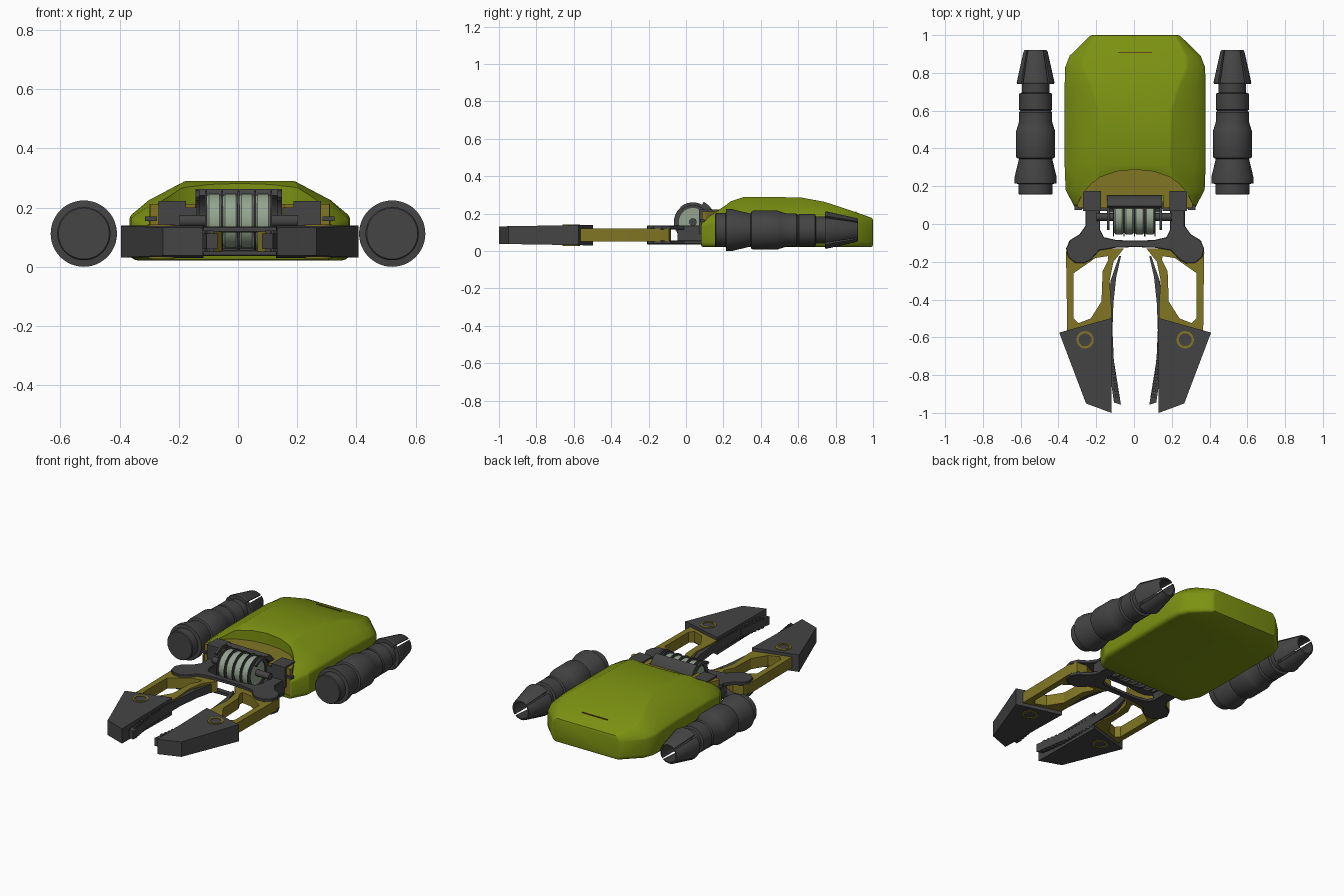
import bpy, bmesh, math
from mathutils import Vector

if "Cube" in bpy.data.objects:
    bpy.data.objects.remove(bpy.data.objects["Cube"])

OFF = 0.006  # body and claws sit slightly right of centre


def material(name, rgb):
    m = bpy.data.materials.new(name)
    m.diffuse_color = (*rgb, 1)
    m.use_nodes = True
    m.node_tree.nodes["Principled BSDF"].inputs["Base Color"].default_value = m.diffuse_color
    return m


GREEN = material("shell green", (0.20, 0.285, 0.006))
OLIVE = material("olive gold", (0.22, 0.18, 0.018))
GREY = material("dark grey", (0.058, 0.058, 0.058))
PALE = material("pale grey green", (0.30, 0.37, 0.28))
LINE = material("seam brown", (0.13, 0.08, 0.01))


def finish(name, mesh, mat, angle=30):
    mesh.materials.clear()
    mesh.materials.append(mat)
    mesh.polygons.foreach_set("material_index", [0] * len(mesh.polygons))
    mesh.polygons.foreach_set("use_smooth", [True] * len(mesh.polygons))
    mesh.set_sharp_from_angle(angle=math.radians(angle))
    ob = bpy.data.objects.new(name, mesh)
    bpy.context.collection.objects.link(ob)
    return ob


def bake(ob):
    """Apply all modifiers (or convert a curve) to a plain mesh."""
    bpy.context.view_layer.update()
    dg = bpy.context.evaluated_depsgraph_get()
    mesh = bpy.data.meshes.new_from_object(ob.evaluated_get(dg))
    bpy.data.objects.remove(ob)
    return mesh


def prism(name, loops, z0, z1, mat, side=1, bevel=0.0):
    """Upright extrusion of a plan outline; later loops are holes."""
    cu = bpy.data.curves.new(name, 'CURVE')
    cu.dimensions, cu.fill_mode = '2D', 'BOTH'
    cu.extrude = (z1 - z0) / 2 - bevel
    cu.bevel_depth, cu.bevel_resolution, cu.offset = bevel, 0, -bevel
    for pts in loops:
        sp = cu.splines.new('POLY')
        sp.points.add(len(pts) - 1)
        for p, (x, y) in zip(sp.points, pts):
            p.co = (x * side, y, 0, 1)
        sp.use_cyclic_u = True
    ob = bpy.data.objects.new(name, cu)
    bpy.context.collection.objects.link(ob)
    mesh = bake(ob)
    bm = bmesh.new()
    bm.from_mesh(mesh)
    bmesh.ops.remove_doubles(bm, verts=bm.verts, dist=1e-5)
    bmesh.ops.recalc_face_normals(bm, faces=bm.faces)
    bmesh.ops.translate(bm, verts=bm.verts, vec=(OFF, 0, (z0 + z1) / 2))
    bm.to_mesh(mesh)
    bm.free()
    return finish(name, mesh, mat)


def box(name, x0, x1, y0, y1, z0, z1, mat, side=1):
    return prism(name, [[(x0, y0), (x1, y0), (x1, y1), (x0, y1)]], z0, z1, mat, side)


def lathe(name, profile, centre, axis, mat, a0=0, a1=360, segs=40):
    """Sweep a closed (axial, radius) profile about the x or y axis."""
    full = a1 - a0 >= 360
    bm = bmesh.new()
    rings = []
    for i in range(segs if full else segs + 1):
        a = math.radians(a0 + (a1 - a0) * i / segs)
        ring = []
        for t, r in profile:
            u, v = r * math.cos(a), r * math.sin(a)
            p = (u, t, v) if axis == 'y' else (t, u, v)
            ring.append(bm.verts.new(Vector(p) + Vector(centre)))
        rings.append(ring)
    n = len(profile)
    for i in range(segs):
        A, B = rings[i], rings[(i + 1) % len(rings)]
        for j in range(n):
            k = (j + 1) % n
            if profile[j][1] or profile[k][1]:
                bm.faces.new((A[j], A[k], B[k], B[j]))
    if not full:
        bm.faces.new(rings[0])
        bm.faces.new(rings[-1])
    bmesh.ops.remove_doubles(bm, verts=bm.verts, dist=1e-5)
    bmesh.ops.recalc_face_normals(bm, faces=bm.faces)
    mesh = bpy.data.meshes.new(name)
    bm.to_mesh(mesh)
    bm.free()
    return finish(name, mesh, mat)


def mirrored(pts):
    return pts + [(-x, y) for x, y in reversed(pts) if x]


# Main shell: lofted along y; (y, half width, shoulder z, top half width, top z)
stations = [(0.08, 0.315, 0.135, 0.23, 0.21), (0.18, 0.368, 0.165, 0.21, 0.246),
            (0.31, 0.373, 0.17, 0.185, 0.289), (0.61, 0.373, 0.17, 0.19, 0.287),
            (0.74, 0.373, 0.165, 0.235, 0.263), (0.83, 0.370, 0.155, 0.275, 0.234),
            (0.89, 0.347, 0.15, 0.27, 0.214), (1.0, 0.235, 0.14, 0.215, 0.175)]
bm = bmesh.new()
rings = []
for y, w, zs, wt, zt in stations:
    half = [(w - 0.015, 0.022), (w, 0.04), (w, zs),
            (wt + 0.64 * (w - wt), zs + 0.47 * (zt - zs)), (wt, zt)]
    pts = half + [(-x, z) for x, z in reversed(half)]
    rings.append([bm.verts.new((x + OFF, y, z)) for x, z in pts])
for A, B in zip(rings, rings[1:]):
    for j in range(len(A)):
        k = (j + 1) % len(A)
        bm.faces.new((A[j], A[k], B[k], B[j]))
bm.faces.new(rings[0])
bm.faces.new(rings[-1])
bmesh.ops.recalc_face_normals(bm, faces=bm.faces)
mesh = bpy.data.meshes.new("shell")
bm.to_mesh(mesh)
bm.free()
shell = finish("shell_raw", mesh, GREEN)
bev = shell.modifiers.new("soft", 'BEVEL')
bev.width, bev.segments, bev.angle_limit = 0.012, 2, math.radians(28)

# Arched front opening
arch = [(0.305, 0.105), (0.275, 0.165), (0.235, 0.21), (0.185, 0.248), (0.10, 0.278), (0, 0.288)]
cutter = prism("opening_cutter", [mirrored([(0.305, 0.0)] + arch)], 0.045, 0.5, GREEN)
cutter.hide_render = True
cut = shell.modifiers.new("opening", 'BOOLEAN')
cut.object, cut.solver = cutter, 'EXACT'
mesh = bake(shell)
bpy.data.objects.remove(cutter)
finish("shell", mesh, GREEN, 25)

# Thin seam on the rear slope
seam = box("rear_seam", -0.09, 0.09, 0.905, 0.911, 0.2, 0.212, LINE)

# Olive inner block with a notch for the roller
prism("inner_block", [mirrored([(0, 0.15), (0.15, 0.15), (0.15, 0.085), (0.303, 0.085)] + arch)],
      0.04, 0.212, OLIVE)

# Roller: four pale discs, dark spacers, guards, curved housing and axle
RC = (OFF - 0.004, 0.037, 0.155)
for i in range(4):
    c = -0.0825 + i * 0.055
    lathe("roller_disc", [(c - 0.025, 0), (c - 0.025, 0.084), (c - 0.018, 0.092),
                          (c + 0.018, 0.092), (c + 0.025, 0.084), (c + 0.025, 0)], RC, 'x', PALE)
for i in range(5):
    c = -0.11 + i * 0.055
    w = 0.003
    lathe("roller_guard", [(c - w, 0.075), (c + w, 0.075), (c + w, 0.102), (c - w, 0.102)], RC, 'x', GREY)
for s in (-1, 1):
    c = s * 0.139
    lathe("housing_end", [(c - 0.007, 0.088), (c + 0.007, 0.088), (c + 0.007, 0.105), (c - 0.007, 0.105)],
          RC, 'x', GREY, -110, 130)
lathe("roller_housing", [(-0.146, 0.097), (0.146, 0.097), (0.146, 0.122), (-0.146, 0.122)],
      RC, 'x', GREY, -75, 62)
lathe("roller_axle", [(-0.2, 0), (-0.2, 0.02), (0.2, 0.02), (0.2, 0)], RC, 'x', GREY)

# Twin yoke plates joining both claws
yoke = mirrored([(0, -0.088), (0.10, -0.085), (0.165, -0.07), (0.185, -0.03), (0.185, 0.10),
                 (0.263, 0.10), (0.263, -0.01), (0.295, -0.055), (0.345, -0.085), (0.366, -0.13),
                 (0.355, -0.175), (0.32, -0.205), (0.27, -0.208), (0.235, -0.19), (0.19, -0.14),
                 (0.10, -0.125), (0, -0.122)])
prism("yoke_top", [yoke], 0.116, 0.136, GREY, bevel=0.003)
prism("yoke_bottom", [yoke], 0.036, 0.056, GREY, bevel=0.003)

arm = [(0.35, -0.09), (0.366, -0.15), (0.362, -0.40), (0.36, -0.60), (0.13, -0.60), (0.125, -0.45),
       (0.135, -0.30), (0.115, -0.20), (0.06, -0.13), (0.19, -0.127), (0.28, -0.08)]
hole = [(0.325, -0.26), (0.21, -0.18), (0.145, -0.17), (0.142, -0.19), (0.172, -0.25), (0.178, -0.41),
        (0.235, -0.50), (0.30, -0.525), (0.325, -0.50)]
jaw = [(0.402, -0.575), (0.122, -0.497), (0.125, -1.0), (0.26, -0.95)]
inner = [(0.075, -0.17), (0.10, -0.28), (0.115, -0.42), (0.12, -0.56), (0.113, -0.72), (0.075, -0.957)]
outer = [(0.112, -0.945), (0.14, -0.75), (0.148, -0.56), (0.145, -0.42), (0.13, -0.30), (0.085, -0.17)]

for s in (-1, 1):
    # Axle brackets and the blocks that carry the yoke
    box("axle_bracket", 0.182, 0.275, 0.07, 0.175, 0.09, 0.222, GREY, s)
    box("bracket_link", 0.145, 0.19, 0.07, 0.12, 0.12, 0.2, GREY, s)
    box("yoke_block", 0.187, 0.261, -0.045, 0.09, 0.045, 0.125, GREY, s)
    box("front_slot", 0.28, 0.32, 0.075, 0.1, 0.155, 0.17, GREY, s)
    # Claw: open olive arm, grey jaw, toothed inner blade, round pivot mark
    prism("claw_arm", [arm, hole], 0.052, 0.12, OLIVE, s)
    ob = prism("claw_jaw", [jaw], 0.03, 0.14, GREY, s)
    for v in ob.data.vertices:
        v.co.z = 0.085 + (v.co.z - 0.085) * (1 - 0.3 * (-0.5 - v.co.y))
    prism("claw_blade", [inner + outer], 0.06, 0.112, GREY, s)
    for i in range(14):
        y = -0.52 - i * 0.03
        x = 0.119 - 0.26 * max(0, -y - 0.56) ** 2
        box("blade_tooth", x, x + 0.016, y - 0.009, y + 0.009, 0.05, 0.122, GREY, s)
    circle = lambda r: [(0.265 + r * math.cos(i * math.pi / 16),
                         -0.613 + r * math.sin(i * math.pi / 16)) for i in range(32)]
    for z in (0.032, 0.138):
        prism("pivot_ring", [circle(0.046), circle(0.034)], z - 0.004, z + 0.004, OLIVE, s)

    # Thruster: turned body and four hollow nozzle petals
    c = (s * 0.521, 0, 0.112)
    lathe("thruster_body", [(0.155, 0), (0.155, 0.086), (0.16, 0.09), (0.212, 0.09), (0.215, 0.112),
                            (0.245, 0.112), (0.345, 0.088), (0.35, 0.1), (0.36, 0.104), (0.49, 0.104),
                            (0.50, 0.1), (0.54, 0.088), (0.59, 0.088), (0.60, 0.08), (0.605, 0.087),
                            (0.69, 0.087), (0.695, 0.073), (0.76, 0.073), (0.76, 0)], c, 'y', GREY, segs=48)
    for k in range(4):
        a = k * 90
        lathe("nozzle_petal", [(0.742, 0.07), (0.742, 0.097), (0.75, 0.1), (0.912, 0.064),
                               (0.92, 0.058), (0.92, 0.05), (0.77, 0.082)],
              c, 'y', GREY, a - 41, a + 41, 12)
